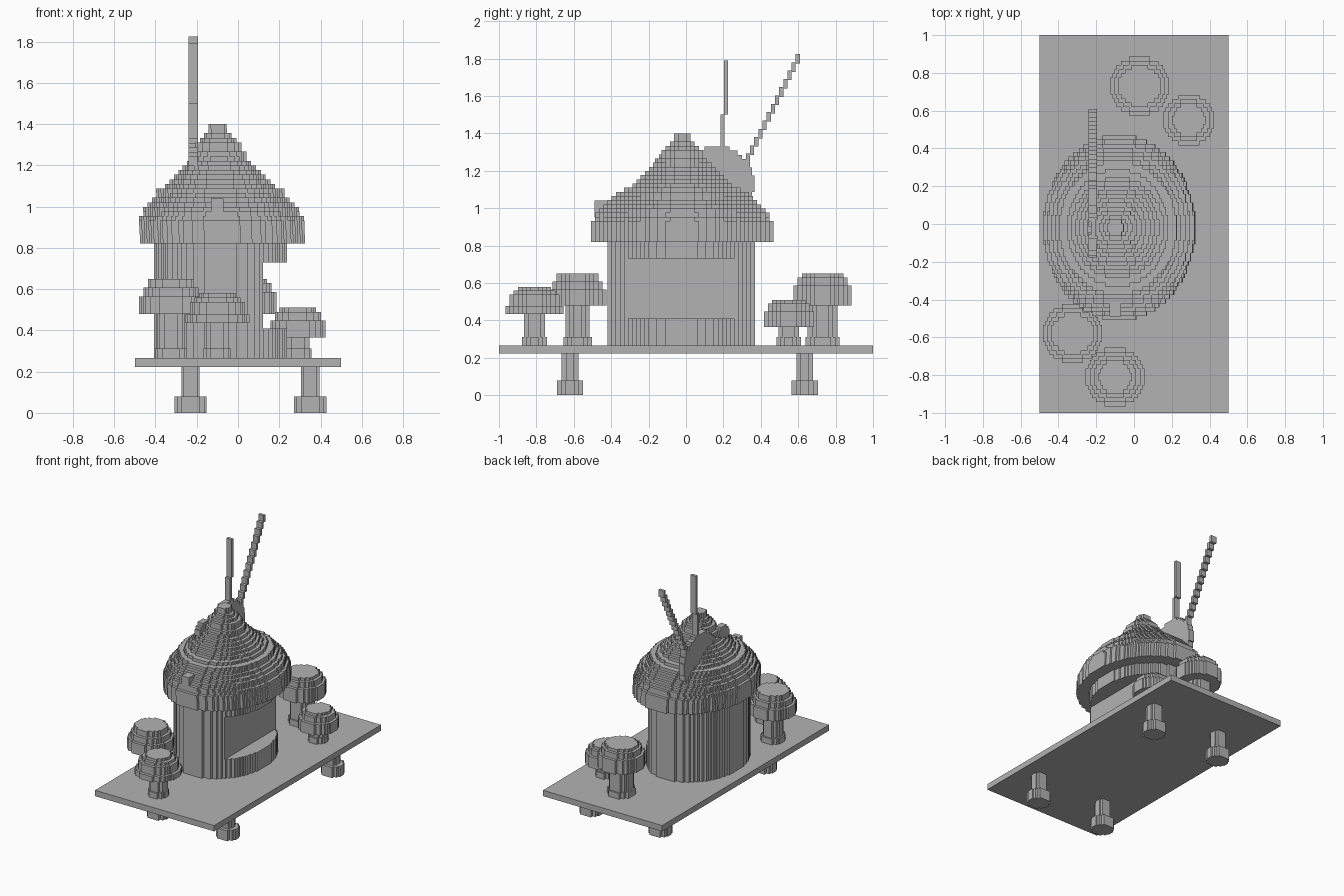
import bpy
import bmesh
import math

V = 2 / 90  # size of one block

if "Cube" in bpy.data.objects:
    bpy.data.objects.remove(bpy.data.objects["Cube"], do_unlink=True)

grey = bpy.data.materials.new("plain_grey")
grey.use_nodes = True
COLOUR = (0.45, 0.45, 0.45, 1)
grey.diffuse_color = COLOUR
grey.node_tree.nodes["Principled BSDF"].inputs["Base Color"].default_value = COLOUR


def finish(name, bm):
    bmesh.ops.recalc_face_normals(bm, faces=bm.faces[:])
    mesh = bpy.data.meshes.new(name)
    bm.to_mesh(mesh)
    bm.free()
    mesh.materials.append(grey)
    obj = bpy.data.objects.new(name, mesh)
    bpy.context.collection.objects.link(obj)
    return obj


def outline(rx, ry, clip=None):
    """Stepped ellipse outline, optionally cut flat on its +x side."""
    n = max(1, round(2 * ry / V))
    right, left = [], []
    for j in range(n):
        t = (j + 0.5) / n * 2 - 1
        w = max(1, round(2 * rx * math.sqrt(1 - t * t) / V)) * V / 2
        r = w if clip is None else min(w, clip)
        for y in (-ry + j * 2 * ry / n, -ry + (j + 1) * 2 * ry / n):
            right.append((r, y))
            left.append((-w, y))
    pts = right + left[::-1]
    # drop points in the middle of straight runs
    keep = []
    for i, p in enumerate(pts):
        a, b = pts[i - 1], pts[(i + 1) % len(pts)]
        area = (p[0] - a[0]) * (b[1] - p[1]) - (p[1] - a[1]) * (b[0] - p[0])
        if abs(area) > 1e-9:
            keep.append(p)
    return keep


def extrude(bm, points, direction):
    face = bm.faces.new([bm.verts.new(p) for p in points])
    new = bmesh.ops.extrude_face_region(bm, geom=[face], use_keep_orig=True)["geom"]
    verts = [g for g in new if isinstance(g, bmesh.types.BMVert)]
    bmesh.ops.translate(bm, verts=verts, vec=direction)


def layer(bm, cx, cy, z0, z1, rx, ry, clip=None):
    pts = [(cx + x, cy + y, z0) for x, y in outline(rx, ry, clip)]
    extrude(bm, pts, (0, 0, z1 - z0))


def slab(bm, x0, x1, cy, cz, r):
    extrude(bm, [(x0, cy + y, cz + z) for y, z in outline(r, r)], (x1 - x0, 0, 0))


def box(bm, x0, x1, y0, y1, z0, z1):
    extrude(bm, [(x0, y0, z0), (x1, y0, z0), (x1, y1, z0), (x0, y1, z0)], (0, 0, z1 - z0))


# platform
FLOOR = 12 * V
bm = bmesh.new()
box(bm, -0.5, 0.5, -1, 1, 10 * V, FLOOR)
finish("platform", bm)

# legs with wider feet
for side, x in (("right", -0.23), ("left", 0.35)):
    for end, y in (("front", -0.62), ("back", 0.635)):
        bm = bmesh.new()
        layer(bm, x, y, 0.08, 10 * V, 0.045, 0.045)
        layer(bm, x, y, 0, 0.08, 0.083, 0.07)
        finish(f"{end}_{side}_leg", bm)

# round house with a serving window cut flat on one side
bm = bmesh.new()
for z0, z1, clip in ((FLOOR, 0.41, None), (0.41, 0.73, 0.205), (0.73, 0.83, None)):
    layer(bm, -0.085, -0.025, z0, z1, 0.325, 0.395, clip)
finish("house_wall", bm)

# stepped thatch roof: height, half width, half depth
ROOF = [(0.82, 0.405, 0.49), (0.91, 0.40, 0.485), (0.96, 0.385, 0.46),
        (1.02, 0.35, 0.41), (1.08, 0.30, 0.35), (1.12, 0.245, 0.27),
        (1.17, 0.19, 0.21), (1.23, 0.135, 0.15), (1.28, 0.115, 0.12),
        (1.33, 0.08, 0.08), (1.40, 0.03, 0.03)]


def roof_size(z):
    for (za, xa, ya), (zb, xb, yb) in zip(ROOF, ROOF[1:]):
        if z <= zb:
            f = (z - za) / (zb - za)
            return xa + (xb - xa) * f, ya + (yb - ya) * f
    return ROOF[-1][1:]


bm = bmesh.new()
LAYERS = 26
step = (1.40 - 0.82) / LAYERS
for i in range(LAYERS):
    z = 0.82 + i * step
    rx, ry = roof_size(z + step / 2)
    layer(bm, -0.075 - 0.025 * i / LAYERS, -0.02, z, z + step,
          round(rx / V) * V, round(ry / V) * V)
finish("roof", bm)

# small roof knob at the front
bm = bmesh.new()
box(bm, -0.13, -0.07, -0.49, -0.40, 0.95, 1.04)
finish("roof_knob", bm)

# upright discs set into the roof
bm = bmesh.new()
slab(bm, -0.24, -0.195, 0.165, 1.13, 9 * V)
finish("roof_disc", bm)
bm = bmesh.new()
slab(bm, -0.24, -0.195, -0.11, 1.22, 3 * V)
finish("small_roof_disc", bm)

# upright rod and slanting stepped rod
bm = bmesh.new()
box(bm, -0.24, -0.195, 0.185, 0.207, 1.30, 1.50)
box(bm, -0.24, -0.195, 0.203, 0.225, 1.50, 1.79)
finish("upright_rod", bm)
bm = bmesh.new()
for i in range(13):
    y, z = 0.32 + i * V, 1.24 + i * 2 * V
    box(bm, -0.24, -0.195, y, y + V, z, min(z + 2.3 * V, 1.835))
finish("slanting_rod", bm)


# mushrooms: rounded stepped caps on footed stems
def mushroom(name, cx, cy, r, z0, z1, stem):
    bm = bmesh.new()
    layer(bm, cx, cy, FLOOR, FLOOR + 2 * V, stem + V / 2, stem + V / 2)
    layer(bm, cx, cy, FLOOR, z0 + V, stem, stem)
    count = round((z1 - z0) / V)
    h = (z1 - z0) / count
    for i in range(count):
        f = i / count
        k = math.sqrt(1 - 0.75 * f * f) if i > 1 else 1
        size = round(r * k / V) * V
        layer(bm, cx, cy, z0 + i * h, z0 + (i + 1) * h, size, size)
    finish(name, bm)


mushroom("back_tall_mushroom", 0.03, 0.73, 0.165, 0.48, 0.65, 0.08)
mushroom("back_short_mushroom", 0.29, 0.55, 0.14, 0.365, 0.51, 0.055)
mushroom("front_tall_mushroom", -0.325, -0.58, 0.16, 0.48, 0.65, 0.065)
mushroom("front_short_mushroom", -0.10, -0.81, 0.145, 0.435, 0.58, 0.055)
